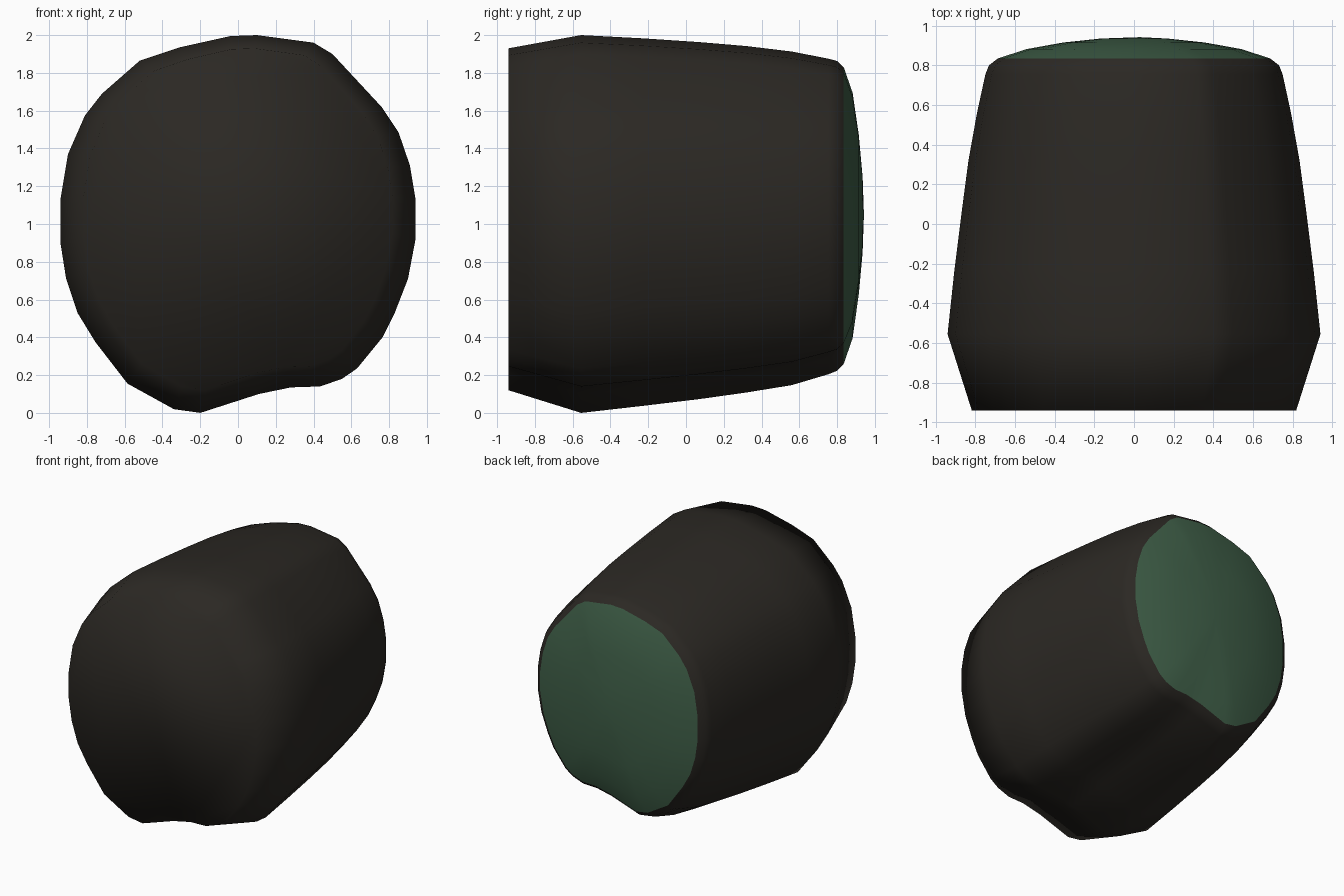
import bpy, bmesh

# Irregular cross-section outline (x, z) at the widest station
OUTLINE = [(0.10, 2.0), (0.40, 1.96), (0.50, 1.90), (0.76, 1.62), (0.85, 1.485),
           (0.91, 1.31), (0.94, 1.13), (0.94, 0.92), (0.90, 0.71), (0.83, 0.53),
           (0.765, 0.40), (0.63, 0.235), (0.55, 0.18), (0.435, 0.14), (0.28, 0.135),
           (0.11, 0.10), (-0.20, 0.0), (-0.34, 0.02), (-0.585, 0.155), (-0.755, 0.375),
           (-0.85, 0.53), (-0.91, 0.71), (-0.94, 0.90), (-0.94, 1.13), (-0.90, 1.37),
           (-0.81, 1.575), (-0.72, 1.69), (-0.52, 1.865), (-0.31, 1.935), (-0.04, 1.995)]

# Stations along the length: y, x scale, z scale, z centre
BODY = [(-0.94, 0.87, 0.905, 1.025), (-0.555, 1.0, 1.0, 1.0), (-0.23, 0.963, 0.973, 1.01),
        (0.07, 0.923, 0.945, 1.018), (0.32, 0.888, 0.917, 1.025), (0.56, 0.842, 0.883, 1.03),
        (0.755, 0.797, 0.835, 1.04), (0.80, 0.778, 0.82, 1.043), (0.835, 0.73, 0.785, 1.045)]
CAP = [BODY[-1], (0.882, 0.575, 0.65, 1.045), (0.915, 0.38, 0.42, 1.05),
       (0.935, 0.18, 0.2, 1.05)]


def material(name, color):
    m = bpy.data.materials.new(name)
    m.diffuse_color = (*color, 1)
    return m


def loft(name, stations, mat, close_front=False, tip=None):
    bm = bmesh.new()
    rings = [[bm.verts.new((x * sx, y, zc + (z - 1) * sz)) for x, z in OUTLINE]
             for y, sx, sz, zc in stations]
    n = len(OUTLINE)
    for a, b in zip(rings, rings[1:]):
        for i in range(n):
            j = (i + 1) % n
            bm.faces.new((a[i], a[j], b[j], b[i]))
    if close_front:
        bm.faces.new(rings[0][::-1])
    if tip:
        t = bm.verts.new(tip)
        for i in range(n):
            bm.faces.new((rings[-1][i], rings[-1][(i + 1) % n], t))
    # Consistent outward direction: side walls must face away from the axis
    bm.normal_update()
    bm.faces.ensure_lookup_table()
    f = bm.faces[0]
    c = f.calc_center_median()
    if f.normal.x * c.x + f.normal.z * (c.z - 1) < 0:
        bmesh.ops.reverse_faces(bm, faces=bm.faces[:])
    me = bpy.data.meshes.new(name)
    bm.to_mesh(me)
    bm.free()
    me.materials.append(mat)
    me.shade_smooth()
    ob = bpy.data.objects.new(name, me)
    bpy.context.collection.objects.link(ob)
    return ob


# Dark tapering body with flat front face
loft("body", BODY, material("dark_shell", (0.024, 0.021, 0.017)), close_front=True)
# Green domed rear face
loft("rear_cap", CAP, material("green_face", (0.05, 0.115, 0.065)), tip=(0.03, 0.942, 1.05))
